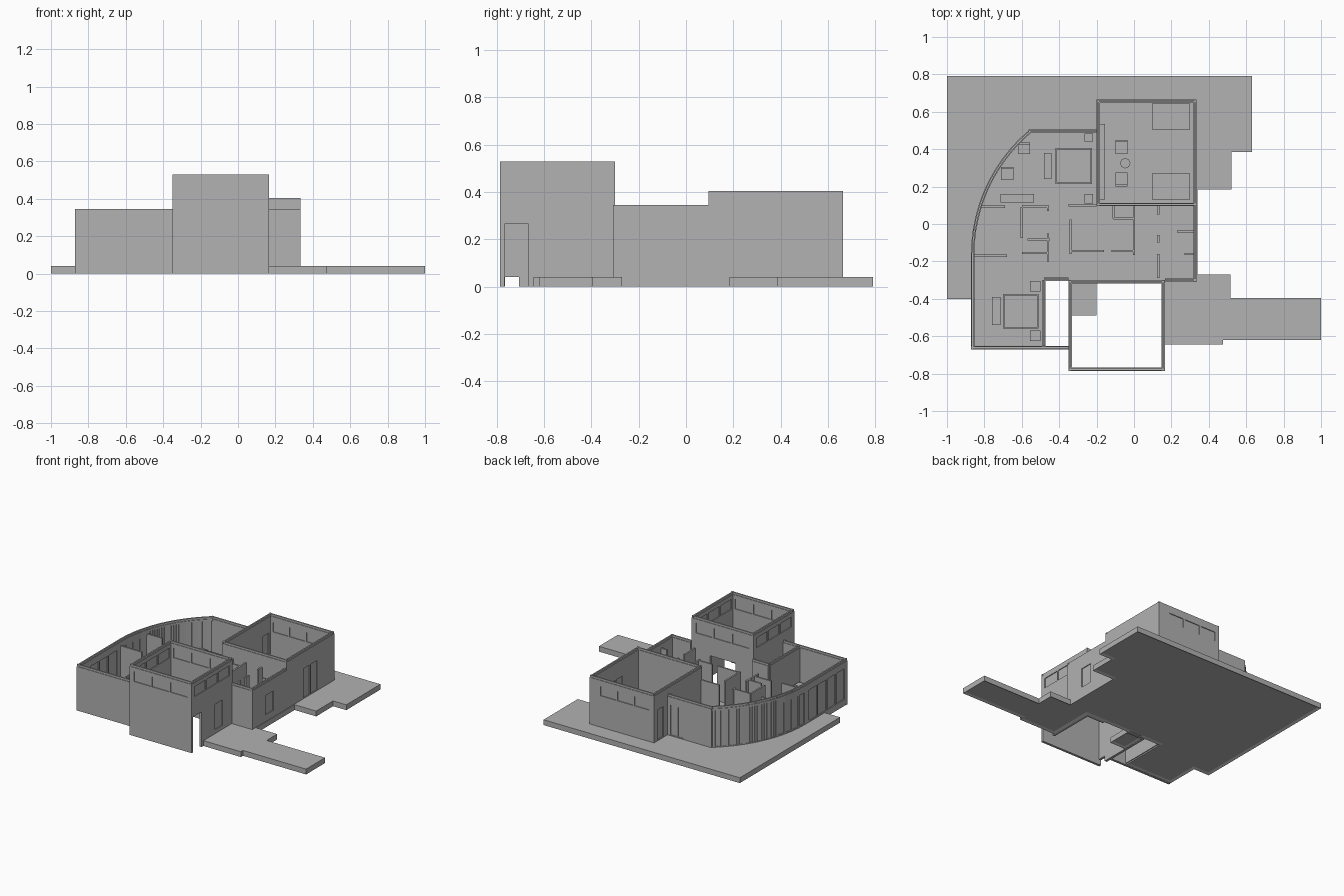
import bpy, bmesh, math
from mathutils import Vector, Matrix

if "Cube" in bpy.data.objects:
    bpy.data.objects.remove(bpy.data.objects["Cube"])

grey = bpy.data.materials.new("plaster_grey")
grey.diffuse_color = (0.445, 0.445, 0.445, 1)
grey.use_nodes = True
grey.node_tree.nodes["Principled BSDF"].inputs["Base Color"].default_value = grey.diffuse_color


def finish(name, bm):
    me = bpy.data.meshes.new(name)
    bm.to_mesh(me)
    bm.free()
    me.materials.append(grey)
    ob = bpy.data.objects.new(name, me)
    bpy.context.collection.objects.link(ob)
    return ob


def box(bm, x0, x1, y0, y1, z0, z1, frame=Matrix()):
    size = Matrix.Diagonal((x1 - x0, y1 - y0, z1 - z0, 1))
    mid = Matrix.Translation(((x0 + x1) / 2, (y0 + y1) / 2, (z0 + z1) / 2))
    bmesh.ops.create_cube(bm, size=1, matrix=frame @ mid @ size)


def wall(bm, p, q, z0, z1, t=0.018, openings=(), pane=0.006, cap=0.0):
    """Wall along p-q; openings are (start, end, bottom, top, glazed)."""
    d = Vector(q) - Vector(p)
    length = d.length
    f = Matrix.Translation((p[0], p[1], 0)) @ Matrix.Rotation(math.atan2(d.y, d.x), 4, 'Z')
    s = 0
    for a, b, lo, hi, glazed in sorted(openings):
        if a > s:
            box(bm, s, a, -t / 2, t / 2, z0, z1, f)
        if lo > z0:
            box(bm, a, b, -t / 2, t / 2, z0, lo, f)
        if hi < z1:
            box(bm, a, b, -t / 2, t / 2, hi, z1, f)
        if glazed:
            box(bm, a, b, -pane / 2, pane / 2, lo, hi, f)
        s = b
    if s < length:
        box(bm, s, length, -t / 2, t / 2, z0, z1, f)
    if cap:
        box(bm, 0, length, -t * .28, t * .28, z1, z1 + cap, f)


def row(start, end, n, lo, hi, gap=0.012):
    """A row of n equal windows."""
    w = (end - start) / n
    return [(start + i * w + gap / 2, start + (i + 1) * w - gap / 2, lo, hi, True) for i in range(n)]


# Floor slab with terraces, recessed underneath
outline = [(-1, .79), (.63, .79), (.63, .385), (.52, .385), (.52, .185), (.34, .185),
           (.34, -.27), (.515, -.27), (.515, -.395), (1, -.395), (1, -.62), (.475, -.62),
           (.475, -.645), (.165, -.645), (.165, -.3), (-.2, -.3), (-.2, -.49), (-.335, -.49),
           (-.335, -.3), (-.48, -.3), (-.48, -.65), (-.87, -.65), (-.87, -.4), (-1, -.4)]
bm = bmesh.new()
base = bm.faces.new([bm.verts.new((x, y, 0)) for x, y in outline])
top = bmesh.ops.extrude_face_region(bm, geom=[base])
bmesh.ops.translate(bm, vec=(0, 0, .04), verts=[v for v in top['geom'] if isinstance(v, bmesh.types.BMVert)])
bmesh.ops.recalc_face_normals(bm, faces=bm.faces)
under = [f for f in bm.faces if f.normal.z < -.9]
bmesh.ops.inset_region(bm, faces=under, thickness=.025)
for v in {v for f in under for v in f.verts}:
    v.co.z = .008
finish("floor_slab", bm)

# Front tower: high window band, entrance door, opening to the house
H = .515
band = dict(lo=.41, hi=.485)
bm = bmesh.new()
wall(bm, (-.35, -.777), (.165, -.777), 0, H, openings=row(.03, .485, 3, **band), cap=.015)
lowwin = (.275, .368, .07, .26, True)
side = [(.018, .12, 0, .265, False), (.14, .26, .41, .485, True),
        (.275, .368, .41, .485, True), (.385, .465, .41, .485, True)]
wall(bm, (.156, -.786), (.156, -.3), 0, .39, openings=[side[0], lowwin])
wall(bm, (.156, -.786), (.156, -.3), .39, H, openings=row(.03, .455, 3, **band), cap=.015)
wall(bm, (-.341, -.786), (-.341, -.3), 0, .39, openings=[(.02, .08, 0, .04, False)])
wall(bm, (-.341, -.786), (-.341, -.3), .39, H, openings=row(.03, .455, 3, **band), cap=.015)
wall(bm, (-.35, -.309), (.165, -.309), 0, .34, openings=[(.15, .36, 0, .27, False)])
wall(bm, (-.35, -.309), (.165, -.309), .34, H, openings=row(.03, .485, 3, **band), cap=.015)
finish("tower_walls", bm)

# Living room block at the back
H = .39
bm = bmesh.new()
wall(bm, (-.2, .656), (.335, .656), 0.01, H, openings=row(.03, .45, 3, .275, .345), cap=.015)
wall(bm, (.326, .095), (.326, .665), 0.01, H,
     openings=row(.2, .37, 2, .045, .265), cap=.015)
wall(bm, (-.191, .095), (-.191, .665), 0.01, H,
     openings=[(.46, .53, .045, .27, True)], cap=.015)
wall(bm, (-.2, .104), (.335, .104), 0.01, H,
     openings=[(.06, .16, .04, .25, False)], cap=.015)
finish("living_room_walls", bm)

# Low wing: straight outer walls
H = .33
bm = bmesh.new()
wall(bm, (-.872, -.661), (-.35, -.661), 0, H, cap=.015)
wall(bm, (-.863, -.67), (-.863, -.166), 0.01, H, openings=row(.03, .46, 4, .05, .28), cap=.015)
wall(bm, (-.482, -.652), (-.482, -.3), 0.01, H, cap=.015)
wall(bm, (-.482, -.295), (-.35, -.295), 0.01, H, cap=.015)
wall(bm, (.165, -.3), (.335, -.3), 0.01, H, cap=.015)
wall(bm, (.326, -.309), (.326, .095), 0.01, H, openings=[(.154, .249, .09, .235, True)], cap=.015)
wall(bm, (-.565, .496), (-.2, .496), 0.01, H, openings=row(.225, .345, 2, .045, .27), cap=.015)
finish("wing_walls", bm)

# Curved outer wall: windows at the south end, vertical slats to the north


def arc(deg, r=.863):
    return (r * math.cos(math.radians(deg)), -.166 + r * math.sin(math.radians(deg)))


bm = bmesh.new()
for i in range(4):
    p, q = arc(180 - i * 4.5), arc(175.5 - i * 4.5)
    wall(bm, p, q, 0.01, H, openings=[(.006, .06, .05, .28, True)], cap=.015)
n = 26
step = (162 - 130) / n
for i in range(n):
    p, q = arc(162 - i * step), arc(162 - (i + 1) * step)
    wall(bm, p, q, 0.01, H, openings=[(.009, .0185, .045, .315, True)], cap=.015)
finish("curved_wall", bm)

# Interior partitions (x0, y0, x1, y1)
parts = [(-.82, .092, -.69, .092), (-.6, .092, -.46, .092), (-.35, .1, -.2, .1),
         (-.6, .092, -.6, -.075), (-.57, -.083, -.45, -.083), (-.6, -.155, -.46, -.155),
         (-.46, -.05, -.46, -.2), (-.46, .1, -.46, .07), (-.34, .025, -.34, -.16),
         (-.34, -.145, -.16, -.145), (-.12, -.145, 0, -.145), (0, .1, 0, -.165),
         (-.11, .03, 0, .03), (-.11, .1, -.11, .03), (.13, .1, .13, .05),
         (.13, -.06, .13, -.1), (.13, -.16, .13, -.29), (.23, -.04, .32, -.04),
         (.27, -.16, .32, -.16), (-.87, -.17, -.68, -.17)]
bm = bmesh.new()
for x0, y0, x1, y1 in parts:
    wall(bm, (x0, y0), (x1, y1), .035, .3, t=.012)
finish("partitions", bm)

# Furniture


def bed(name, x0, x1, y0, y1):
    bm = bmesh.new()
    box(bm, x0, x1, y0, y1, .04, .065)
    box(bm, x0 + .006, x1 - .006, y0 + .006, y1 - .006, .065, .085)
    finish(name, bm)


def blocks(name, items, z1):
    bm = bmesh.new()
    for x0, x1, y0, y1 in items:
        box(bm, x0, x1, y0, y1, .038, z1)
    finish(name, bm)


def chair(name, x0, x1, y0, y1, back):
    bm = bmesh.new()
    box(bm, x0, x1, y0, y1, .038, .075)
    by = y1 - .012 if back > 0 else y0
    box(bm, x0, x1, by, by + .012, .075, .115)
    finish(name, bm)


bed("back_bed", -.42, -.225, .215, .405)
bed("front_bed", -.70, -.51, -.56, -.375)
blocks("nightstands", [(-.265, -.22, .44, .485), (-.265, -.22, .11, .16),
                       (-.555, -.5, -.36, -.305), (-.555, -.5, -.625, -.57)], .085)
blocks("benches", [(-.48, -.44, .24, .38), (-.76, -.715, -.54, -.39)], .075)
blocks("desk", [(-.715, -.535, .115, .16)], .1)
blocks("media_cabinet", [(-.182, -.155, .13, .535)], .09)
blocks("sofas", [(.095, .3, .505, .645), (.095, .3, .13, .27)], .085)
chair("bedroom_chair_a", -.62, -.555, .375, .435, 1)
chair("bedroom_chair_b", -.71, -.645, .235, .305, 1)
chair("lounge_chair_a", -.1, -.035, .375, .45, 1)
chair("lounge_chair_b", -.1, -.035, .2, .275, -1)

# Round coffee table
bm = bmesh.new()
bmesh.ops.create_cone(bm, cap_ends=True, segments=8, radius1=.028, radius2=.028, depth=.04,
                      matrix=Matrix.Translation((-.047, .325, .06)))
finish("coffee_table", bm)
